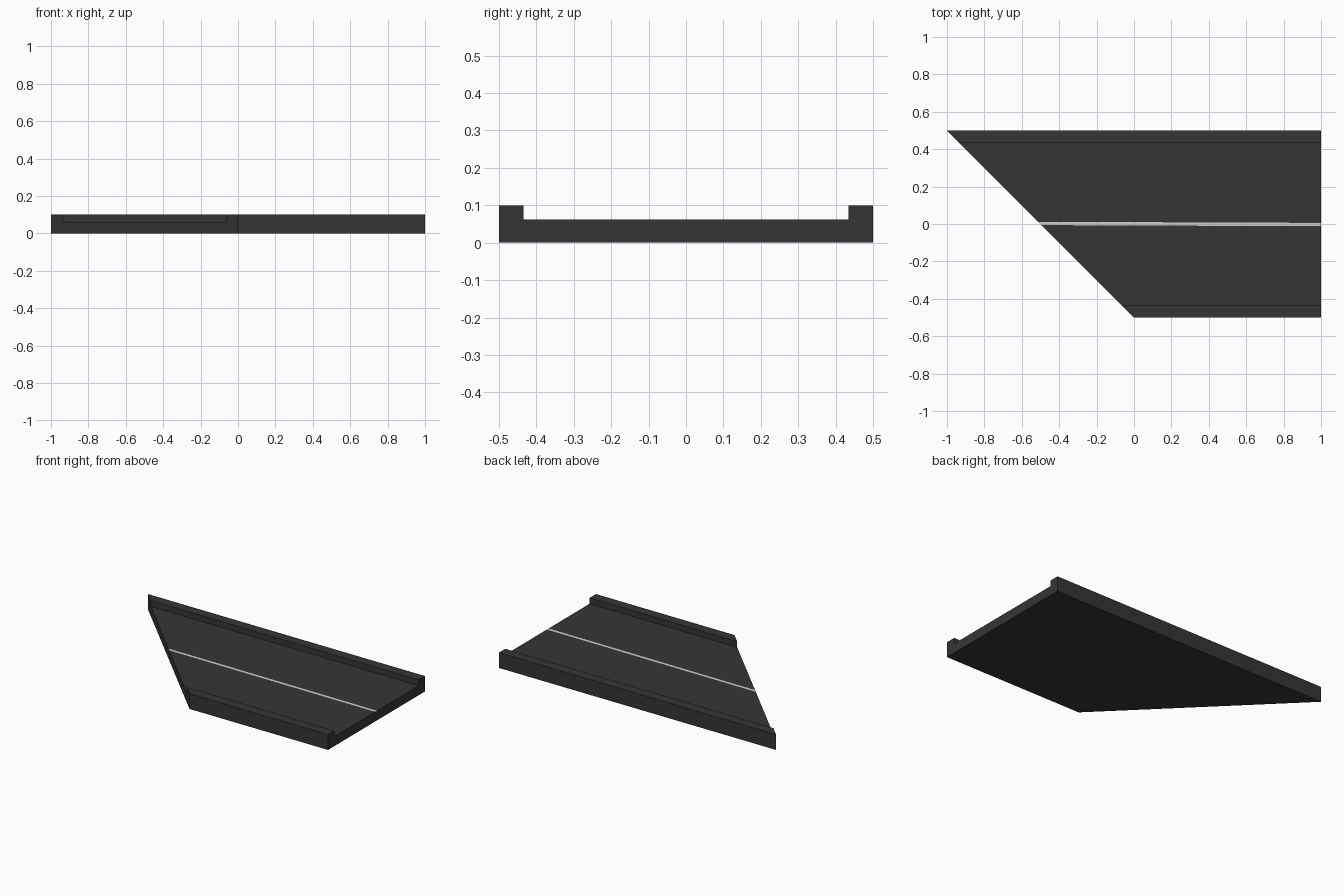
import bpy
import bmesh

cube = bpy.data.objects.get("Cube")
if cube:
    bpy.data.objects.remove(cube, do_unlink=True)


def make_material(name, rgb):
    mat = bpy.data.materials.new(name)
    mat.use_nodes = True
    colour = (*rgb, 1.0)
    mat.diffuse_color = colour
    mat.node_tree.nodes["Principled BSDF"].inputs["Base Color"].default_value = colour
    return mat


asphalt = make_material("dark asphalt", (0.036, 0.036, 0.036))
paint = make_material("pale line paint", (0.62, 0.62, 0.62))

HALF = 0.5        # half the road width
KERB = 0.435      # inner edge of each kerb
DECK = 0.062      # road surface height
TOP = 0.1         # kerb height
LINE = 0.009      # half the painted line width
DRIFT = 0.003     # the line leans slightly along its length

# Cross-section (y, z), with the painted line as its own strip of the deck
right_side = [(-HALF, 0), (-HALF, TOP), (-KERB, TOP), (-KERB, DECK), (-LINE, DECK)]
profile = right_side + [(-y, z) for y, z in reversed(right_side)]
line_points = (4, 5)

# Road slab: straight left end, right end mitred at 45 degrees
bm = bmesh.new()
mitred, straight = [], []
for i, (y, z) in enumerate(profile):
    lean = DRIFT if i in line_points else 0
    mitred.append(bm.verts.new((-HALF - (y + lean), y + lean, z)))
    straight.append(bm.verts.new((1, y - lean, z)))

count = len(profile)
for i in range(count):
    j = (i + 1) % count
    face = bm.faces.new((mitred[i], mitred[j], straight[j], straight[i]))
    face.material_index = int((i, j) == line_points)
bm.faces.new(mitred)
bm.faces.new(straight[::-1])
bmesh.ops.recalc_face_normals(bm, faces=bm.faces)

mesh = bpy.data.meshes.new("road_slab")
bm.to_mesh(mesh)
bm.free()
mesh.materials.append(asphalt)
mesh.materials.append(paint)
road = bpy.data.objects.new("road_slab", mesh)
bpy.context.collection.objects.link(road)
